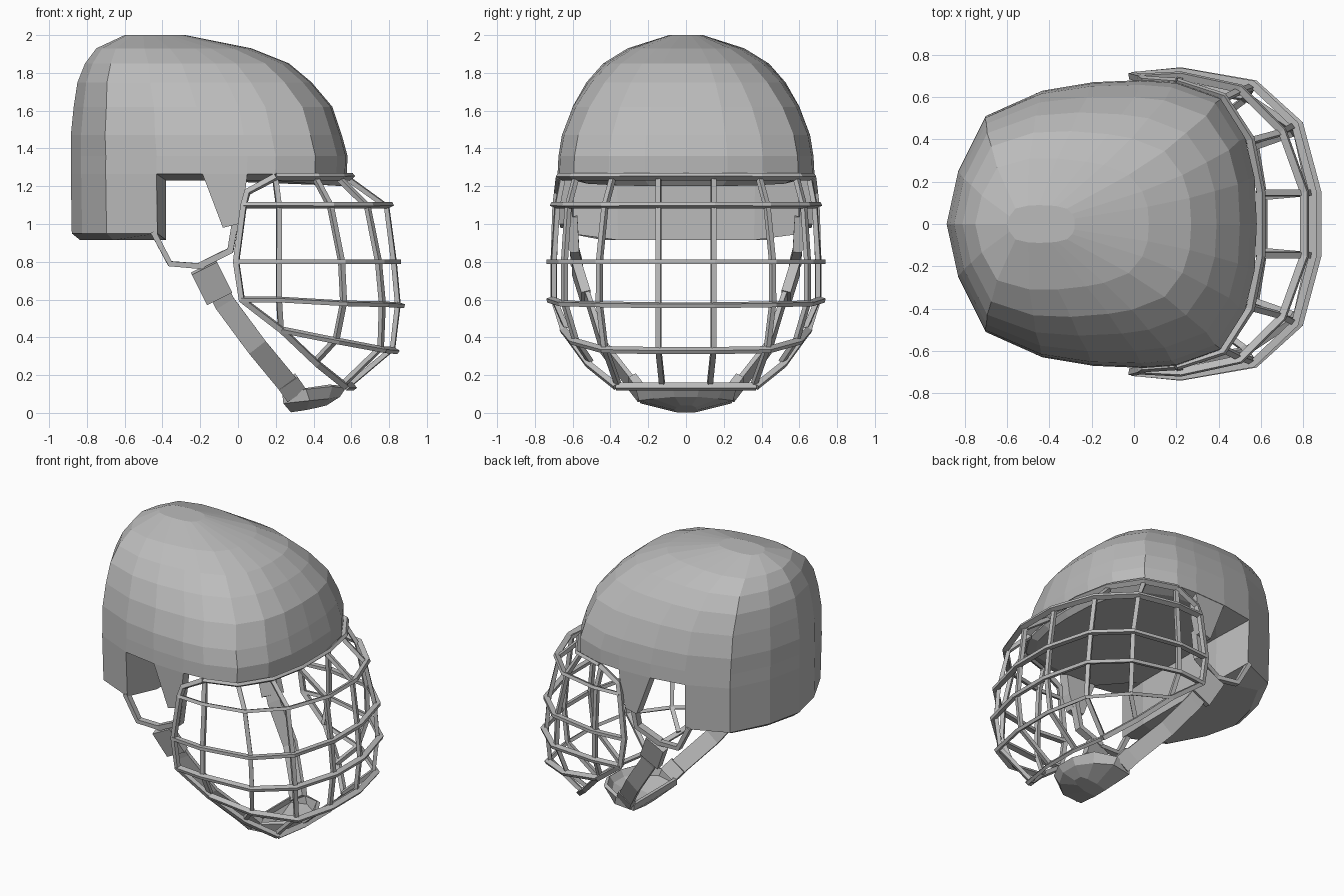
import bpy
import bmesh
from mathutils import Vector

cube = bpy.data.objects.get("Cube")
if cube:
    bpy.data.objects.remove(cube)

GREY = (0.5, 0.5, 0.5, 1)
grey = bpy.data.materials.new("plain grey")
grey.use_nodes = True
grey.diffuse_color = GREY
grey.node_tree.nodes["Principled BSDF"].inputs["Base Color"].default_value = GREY

HEAD = Vector((0.1, 0, 0.8))


def finish(name, bm, thickness=0, mirror=False):
    mesh = bpy.data.meshes.new(name)
    bm.to_mesh(mesh)
    bm.free()
    mesh.materials.append(grey)
    ob = bpy.data.objects.new(name, mesh)
    bpy.context.collection.objects.link(ob)
    if thickness:
        mod = ob.modifiers.new("wall", "SOLIDIFY")
        mod.thickness = thickness
        mod.offset = -1
    if mirror:
        mod = ob.modifiers.new("other side", "MIRROR")
        mod.use_axis = (False, True, False)
    return ob


def sweep(bm, path, width, depth, outward=None):
    """Sweep a rectangle along a path, its depth pointing out from the head."""
    pts = [Vector(p) for p in path]
    rings = []
    for i, p in enumerate(pts):
        before = (p - pts[i - 1]).normalized() if i else Vector()
        after = (pts[i + 1] - p).normalized() if i < len(pts) - 1 else Vector()
        t = (before + after).normalized()
        n = Vector(outward) if outward else p - HEAD
        n = (n - t * n.dot(t)).normalized()
        w = t.cross(n)
        rings.append([bm.verts.new(p + w * a * width / 2 + n * b * depth / 2)
                      for a, b in ((-1, -1), (1, -1), (1, 1), (-1, 1))])
    faces = [rings[0], rings[-1]]
    for a, b in zip(rings, rings[1:]):
        faces += [(a[k], a[(k + 1) % 4], b[(k + 1) % 4], b[k]) for k in range(4)]
    made = [bm.faces.new(f) for f in faces]
    bmesh.ops.recalc_face_normals(bm, faces=made)


def flip(p):
    return (p[0], -p[1], p[2])


def inset(p):
    """Move a cage crossing inward, so uprights sit behind the cross bars."""
    p = Vector(p)
    return p - (p - HEAD).normalized() * 0.02


# Helmet body: half plan outline from back to front, scaled at each height
BACK, FRONT, HALF = -0.885, 0.58, 0.68
plan = [(BACK, 0), (-0.83, 0.25), (-0.7, 0.51), (-0.43, 0.63), (-0.19, 0.67),
        (0.05, 0.68), (0.2, 0.67), (0.41, 0.595), (0.525, 0.41), (0.57, 0.22), (FRONT, 0)]
NOTCH = 3
# Each level: height, back x, front x, half width, narrowing towards the front
levels = [(0.95, -0.88, 0.58, 0.67, 0), (1.265, BACK, 0.575, 0.68, 0), (1.36, BACK, FRONT, 0.675, 0),
          (1.47, BACK, 0.55, 0.67, 0.03), (1.62, -0.87, 0.5, 0.64, 0.1), (1.75, -0.85, 0.39, 0.585, 0.18),
          (1.85, -0.81, 0.27, 0.505, 0.25), (1.93, -0.75, 0.07, 0.37, 0.32), (2.0, -0.6, -0.28, 0.1, 0.2)]
full = plan + [(x, -y) for x, y in plan[-2:0:-1]]
count = len(full)

bm = bmesh.new()
rows = []
for level, (z, back, front, half, narrow) in enumerate(levels):
    row = []
    for x, y in full:
        along = (x - BACK) / (FRONT - BACK)
        dip = 0.03 * max(x - 0.2, 0) / (FRONT - 0.2) if level == 1 else 0
        row.append(bm.verts.new((back + along * (front - back),
                                 y * half / HALF * (1 - narrow * along), z - dip)))
    rows.append(row)
rear_arc = [i % count for i in range(-NOTCH, NOTCH + 1)]
front_arc = list(range(NOTCH, count - NOTCH + 1))
for level, (low, high) in enumerate(zip(rows, rows[1:])):
    for i in range(count):
        j = (i + 1) % count
        if level or (i in rear_arc and j in rear_arc):
            bm.faces.new((low[j], low[i], high[i], high[j]))
bm.faces.new(rows[-1])


def lip(row, arc, drop):
    """Chamfer a lower rim inward and close it with a flat underside."""
    ring = []
    for i in arc:
        x, y, z = row[i].co
        if i in (NOTCH, count - NOTCH):
            x, y = -0.38, y * 0.58
        else:
            x, y = x * 0.95, y * 0.88
        ring.append(bm.verts.new((x, y, z - drop)))
    for k in range(len(arc) - 1):
        bm.faces.new((row[arc[k]], row[arc[k + 1]], ring[k + 1], ring[k]))
    bm.faces.new(ring)
    return ring


floor = lip(rows[0], rear_arc, 0.035)
brow = lip(rows[1], front_arc, 0.035)
# Upright face between the two undersides
bm.faces.new((rows[0][NOTCH], rows[1][NOTCH], brow[0], floor[-1]))
bm.faces.new((floor[-1], brow[0], brow[-1], floor[0]))
bm.faces.new((floor[0], brow[-1], rows[1][-NOTCH], rows[0][-NOTCH]))
bmesh.ops.recalc_face_normals(bm, faces=bm.faces)
finish("helmet_body", bm)

# Ear tabs hanging from the lower edge
bm = bmesh.new()
tab = [(-0.19, 0.668, 1.27), (0.05, 0.678, 1.27), (0.03, 0.675, 1.1), (0.0, 0.67, 1.0), (-0.08, 0.665, 0.98)]
outer = [bm.verts.new(p) for p in tab]
inner = [bm.verts.new((x, y - 0.07, z)) for x, y, z in tab]
bm.faces.new(outer)
bm.faces.new(inner[::-1])
for k in range(len(tab)):
    bm.faces.new((outer[k - 1], outer[k], inner[k], inner[k - 1]))
bmesh.ops.recalc_face_normals(bm, faces=bm.faces)
finish("ear_tab", bm, mirror=True)

# Face cage: crossings of the horizontal and upright bars on the left side
top = [(0.2, 0.67, 1.25), (0.42, 0.6, 1.25), (0.55, 0.4, 1.25), (0.6, 0.15, 1.25)]
upper = [(0.03, 0.69, 1.1), (0.22, 0.7, 1.1), (0.5, 0.64, 1.1), (0.7, 0.44, 1.1), (0.805, 0.15, 1.1)]
middle = [(-0.01, 0.7, 0.8), (0.22, 0.72, 0.8), (0.56, 0.66, 0.8), (0.76, 0.47, 0.8), (0.845, 0.15, 0.8)]
lower = [(0.02, 0.7, 0.6), (0.22, 0.72, 0.6), (0.57, 0.66, 0.58), (0.78, 0.47, 0.575), (0.865, 0.15, 0.57)]
jaw = [(0.23, 0.65, 0.44), (0.53, 0.6, 0.38), (0.77, 0.44, 0.335), (0.835, 0.15, 0.33)]
chin = [(0.42, 0.52, 0.26), (0.57, 0.37, 0.14), (0.61, 0.13, 0.14)]

bm = bmesh.new()
for bar in (top, upper, middle, lower, jaw, chin[1:]):
    sweep(bm, bar + [flip(p) for p in reversed(bar)], 0.022, 0.036)
finish("cage_cross_bars", bm)

bm = bmesh.new()
for k in range(4):
    bar = [top[k], upper[k + 1], middle[k + 1], lower[k + 1], jaw[k]]
    bar += [chin[k - 1]] if k else []
    sweep(bm, [inset(p) for p in bar], 0.028, 0.026)
sweep(bm, [top[0], (0.05, 0.68, 1.17), upper[0], middle[0], lower[0], jaw[0], chin[0], chin[1]],
      0.03, 0.03)
finish("cage_upright_bars", bm, mirror=True)

# Chin straps with buckles and end sleeves
SIDE = (0, 1, 0)
bm = bmesh.new()
sweep(bm, [(-0.45, 0.6, 0.96), (-0.36, 0.59, 0.79), (-0.18, 0.57, 0.775)], 0.03, 0.04, SIDE)
sweep(bm, [(-0.2, 0.57, 0.78), (-0.04, 0.59, 0.86), (-0.01, 0.6, 1.04)], 0.035, 0.05, SIDE)
sweep(bm, [(-0.14, 0.56, 0.72), (-0.07, 0.51, 0.58), (0.1, 0.44, 0.35), (0.29, 0.26, 0.12)],
      0.11, 0.025, SIDE)
finish("chin_strap", bm, mirror=True)

bm = bmesh.new()
sweep(bm, [(-0.18, 0.58, 0.77), (-0.1, 0.53, 0.61)], 0.15, 0.05, SIDE)
finish("strap_buckle", bm, mirror=True)

bm = bmesh.new()
sweep(bm, [(0.26, 0.285, 0.165), (0.305, 0.235, 0.1)], 0.12, 0.045, SIDE)
finish("strap_sleeve", bm, mirror=True)

# Chin cup: shallow bowl from a rim, a belly and a keel
bm = bmesh.new()
rim = [(0.235, 0.24, 0.095), (0.36, 0.265, 0.125), (0.5, 0.2, 0.14), (0.57, 0.07, 0.13)]
belly = [(0.24, 0.24, 0.05), (0.38, 0.25, 0.065), (0.48, 0.17, 0.075), (0.54, 0.06, 0.085)]
keel = [(0.28, 0.05, 0.003), (0.36, 0.06, 0.015), (0.43, 0.05, 0.03), (0.47, 0.03, 0.04)]
loops = [[bm.verts.new(p) for p in half + [flip(q) for q in reversed(half)]]
         for half in (keel, belly, rim)]
for low, high in zip(loops, loops[1:]):
    for i in range(len(low)):
        j = (i + 1) % len(low)
        bm.faces.new((low[j], low[i], high[i], high[j]))
bm.faces.new(loops[0])
bmesh.ops.recalc_face_normals(bm, faces=bm.faces)
finish("chin_cup", bm, thickness=0.025)
